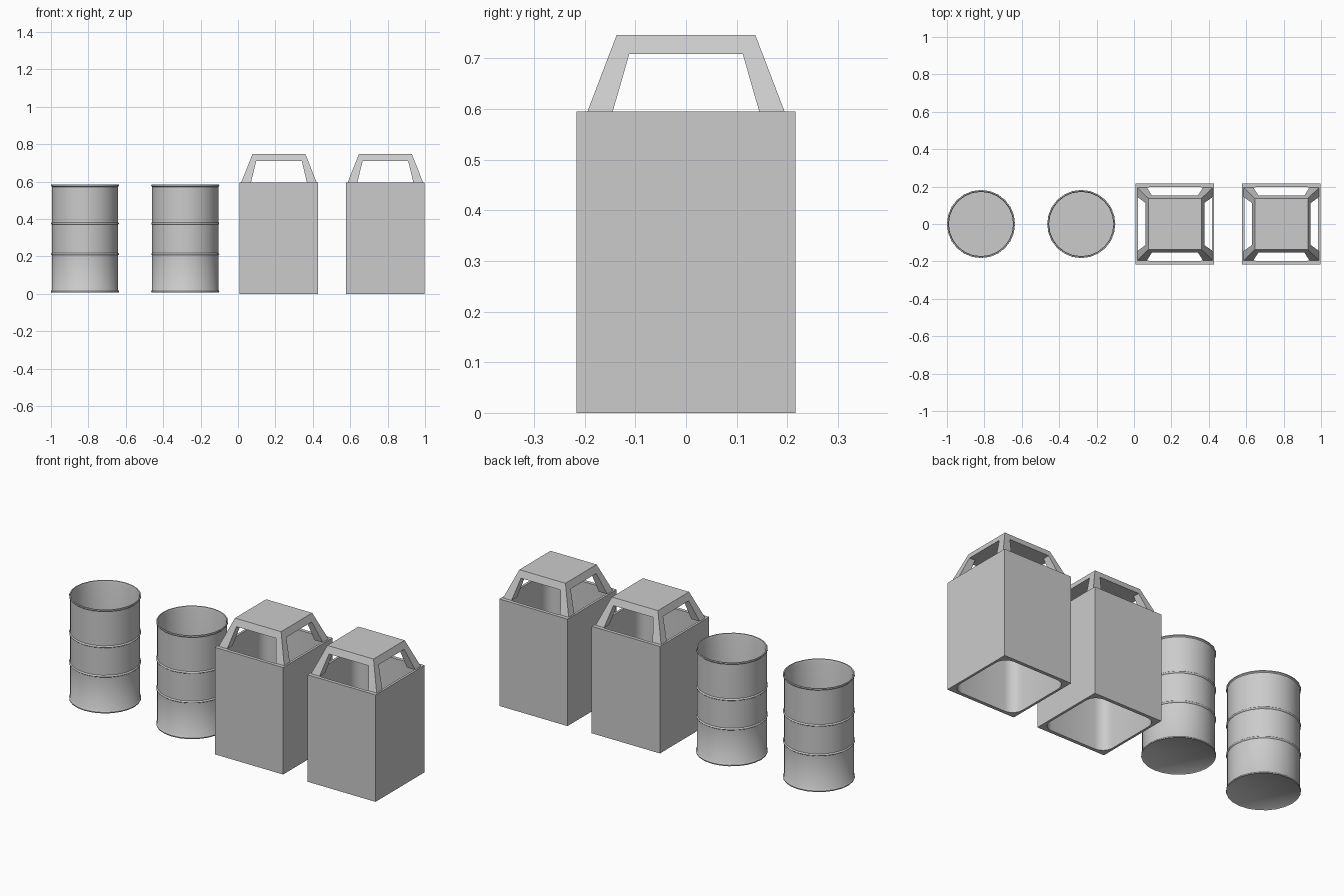
import bpy, bmesh
from math import cos, sin, pi

if "Cube" in bpy.data.objects:
    bpy.data.objects.remove(bpy.data.objects["Cube"])


def finish(bm, name, loc, smooth=False):
    bmesh.ops.recalc_face_normals(bm, faces=bm.faces)
    me = bpy.data.meshes.new(name)
    bm.to_mesh(me)
    bm.free()
    ob = bpy.data.objects.new(name, me)
    ob.location = loc
    bpy.context.collection.objects.link(ob)
    if smooth:
        bpy.ops.object.select_all(action='DESELECT')
        bpy.context.view_layer.objects.active = ob
        ob.select_set(True)
        bpy.ops.object.shade_smooth_by_angle(angle=0.7)
    return ob


def bridge(bm, a, b):
    n = len(a)
    for i in range(n):
        j = (i + 1) % n
        bm.faces.new((a[i], a[j], b[j], b[i]))


def band(z, r=0.177, h=0.006):
    # raised hoop in the drum profile
    return [(r, z - h), (r + 0.004, z - h / 2), (r + 0.005, z),
            (r + 0.004, z + h / 2), (r, z + h)]


def drum(name, x, sides=24):
    outer = [(0.176, 0.012), (0.181, 0.008), (0.182, 0.014), (0.177, 0.02)]
    outer += band(0.212) + band(0.376)
    outer += [(0.177, 0.572), (0.182, 0.577), (0.181, 0.583), (0.175, 0.583)]
    profile = outer + [(0.172, 0.572), (0.172, 0.018)]
    bm = bmesh.new()
    rings = [[bm.verts.new((r * cos(2 * pi * i / sides), r * sin(2 * pi * i / sides), z))
              for i in range(sides)] for r, z in profile]
    for a, b in zip(rings, rings[1:]):
        bridge(bm, a, b)
    bm.faces.new(rings[0])
    bm.faces.new(rings[-1])
    finish(bm, name, (x, 0, 0), True)


def bin_body(name, x):
    # rectangular shell, open at both ends, with a round-cornered bore
    hx, hy, h, ix, r, seg = 0.21, 0.216, 0.595, 0.197, 0.06, 4
    bm = bmesh.new()
    levels = []
    for z in (0, h):
        corners, bore = [], []
        for q, (sx, sy) in enumerate(((1, 1), (-1, 1), (-1, -1), (1, -1))):
            corners.append(bm.verts.new((sx * hx, sy * hy, z)))
            for k in range(seg + 1):
                a = (q + k / seg) * pi / 2
                bore.append(bm.verts.new((sx * (ix - r) + r * cos(a),
                                          sy * (ix - r) + r * sin(a), z)))
        # rim faces: a fan at each corner, a strip along each side
        for q in range(4):
            s = q * (seg + 1)
            for k in range(seg):
                bm.faces.new((corners[q], bore[s + k], bore[s + k + 1]))
            p = (q + 1) % 4
            bm.faces.new((corners[q], bore[s + seg], bore[p * (seg + 1)], corners[p]))
        levels.append((corners, bore))
    for i in (0, 1):
        bridge(bm, levels[0][i], levels[1][i])
    finish(bm, name, (x, 0, 0), True)


def frustum(bm, x0, x1, y0, y1, z0, z1):
    # each range is (at bottom, at top)
    loops = []
    for i, z in ((0, z0), (1, z1)):
        loops.append([bm.verts.new((a[i], b[i], z))
                      for a, b in ((x0, y0), (x1, y0), (x1, y1), (x0, y1))])
    bridge(bm, *loops)
    bm.faces.new(loops[0])
    bm.faces.new(loops[1])


def hood(name, x):
    bm = bmesh.new()
    zb, zm, zt = 0.594, 0.709, 0.746
    bx, by, tx, ty = 0.202, 0.195, 0.142, 0.137
    t = (zm - zb) / (zt - zb)
    mx, my = bx + (tx - bx) * t, by + (ty - by) * t
    # flat cap
    frustum(bm, (-mx, -tx), (mx, tx), (-my, -ty), (my, ty), zm, zt)
    # four leaning legs
    for sx in (-1, 1):
        for sy in (-1, 1):
            frustum(bm, (sx * 0.15, sx * 0.122), (sx * bx, sx * mx),
                    (sy * 0.145, sy * 0.112), (sy * by, sy * my), zb, zm)
    finish(bm, name, (x, 0, 0))


for n, x in enumerate((-0.818, -0.282), 1):
    drum(f"drum_{n}", x)
for n, x in enumerate((0.219, 0.788), 1):
    bin_body(f"bin_body_{n}", x)
    hood(f"bin_hood_{n}", x)
